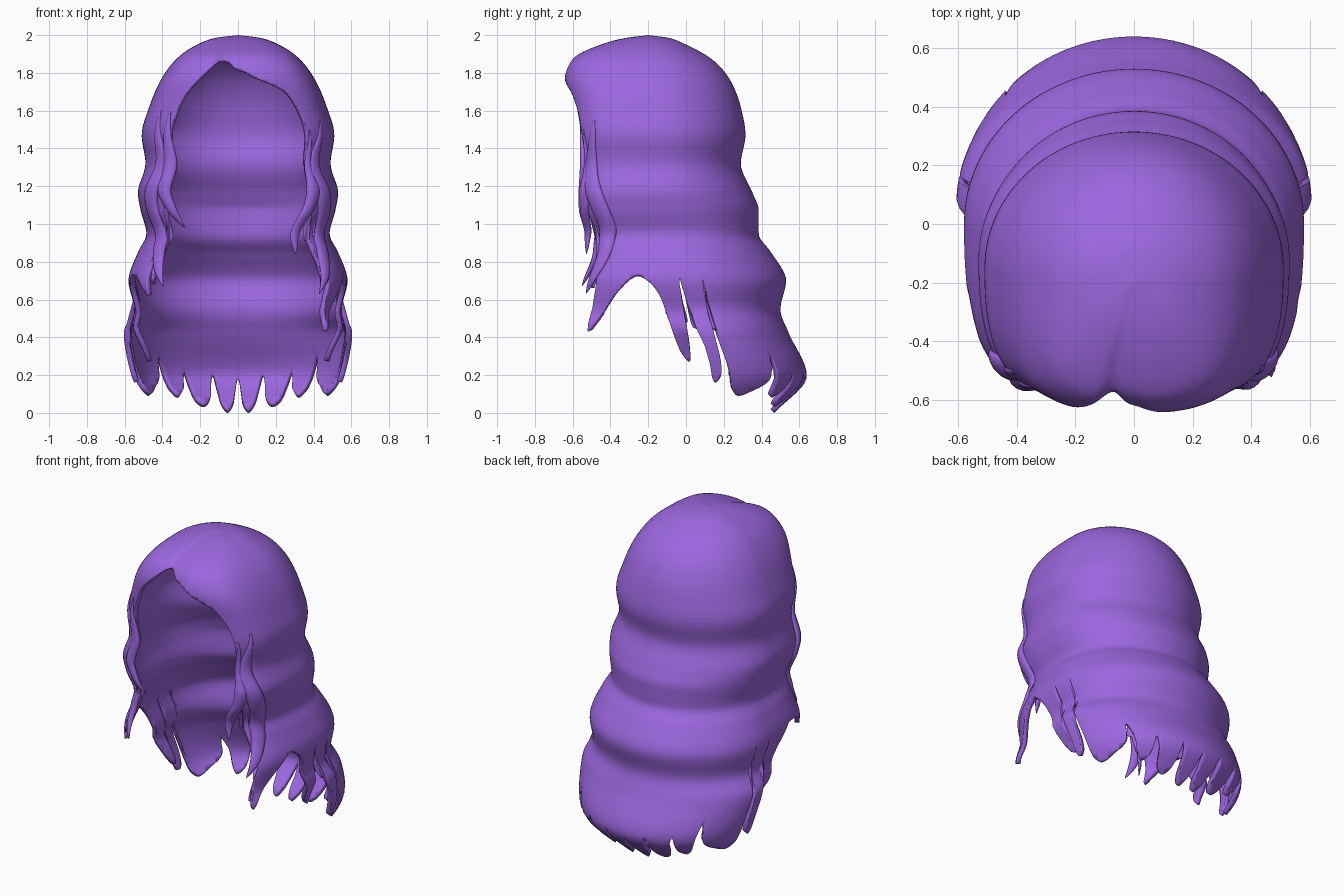
import bpy, bmesh, math
from mathutils import Vector

if "Cube" in bpy.data.objects:
    bpy.data.objects.remove(bpy.data.objects["Cube"])

purple = bpy.data.materials.new("violet_hair")
purple.diffuse_color = (0.33, 0.135, 0.73, 1)
purple.use_nodes = True
purple.node_tree.nodes["Principled BSDF"].inputs["Base Color"].default_value = purple.diffuse_color


def smooth_curve(keys):
    """Monotone cubic through (position, value) keys."""
    xs, ys = zip(*sorted(keys))
    n = len(xs)
    d = [(ys[i + 1] - ys[i]) / (xs[i + 1] - xs[i]) for i in range(n - 1)]
    m = [d[0]] + [0 if a * b <= 0 else 2 * a * b / (a + b) for a, b in zip(d, d[1:])] + [d[-1]]

    def f(x):
        x = min(max(x, xs[0]), xs[-1])
        i = 0
        while i < n - 2 and x > xs[i + 1]:
            i += 1
        h = xs[i + 1] - xs[i]
        t = (x - xs[i]) / h
        return (ys[i] * (1 + 2 * t) * (1 - t) ** 2 + h * m[i] * t * (1 - t) ** 2
                + ys[i + 1] * t * t * (3 - 2 * t) + h * m[i + 1] * t * t * (t - 1))
    return f


def step(x):
    x = min(max(x, 0), 1)
    return x * x * (3 - 2 * x)


def finish(name, bm, angle=60):
    me = bpy.data.meshes.new(name)
    bm.to_mesh(me)
    bm.free()
    me.materials.append(purple)
    ob = bpy.data.objects.new(name, me)
    bpy.context.collection.objects.link(ob)
    bpy.ops.object.select_all(action='DESELECT')
    ob.select_set(True)
    bpy.context.view_layer.objects.active = ob
    bpy.ops.object.shade_smooth_by_angle(angle=math.radians(angle))
    return ob


# Cross-sections from crown to tips: height, half width, back y, front y, centre y
rings = [
    (2.00, 0.00, -.20, -.20, -.20), (1.985, .12, -.09, -.32, -.20),
    (1.94, .235, .02, -.48, -.20), (1.87, .33, .14, -.605, -.19),
    (1.76, .41, .235, -.645, -.18), (1.62, .47, .29, -.625, -.17),
    (1.47, .51, .315, -.61, -.15), (1.32, .49, .29, -.595, -.14),
    (1.17, .53, .35, -.61, -.12), (1.07, .515, .385, -.60, -.10),
    (.95, .485, .385, -.56, -.06), (.85, .53, .45, -.56, -.03),
    (.70, .58, .53, -.61, 0), (.55, .55, .50, -.66, .04),
    (.42, .605, .545, -.72, .08), (.20, .565, .64, -.73, .13),
    (0, .45, .47, -.73, .10)]
height, width, back, front, centre = [
    smooth_curve([(i, r[k]) for i, r in enumerate(rings)]) for k in range(5)]
row_at = smooth_curve([(height(i / 20), i / 20) for i in range(320, -1, -1)])


def surface(s, deg):
    """Point on the hair mass; 0 degrees is the back, positive toward +x."""
    a = math.radians(deg)
    sn, cs = math.sin(a), math.cos(a)
    c, w, z = centre(s), width(s), height(s)
    if cs >= 0:
        return Vector((w * sn, c + (back(s) - c) * cs, z))
    w *= 1 - .17 * step((.6 - z) / .33) * step(-cs / .03)   # side strands curl inward
    off = (deg + 173.4 + 180) % 360 - 180                   # distance from the parting
    reach = (front(s) - c) * (1 - .075 * math.exp(-(off / 7) ** 2))
    squareness = .72 - .17 * step(-cs / .75)
    return Vector((w * math.copysign(abs(sn) ** .72, sn), c + reach * abs(cs) ** squareness, z))


# Lower edge height by angle: rounded back tips, side strands, hairline
back_tips = [(0, .18), (3, .04), (7, 0), (11, .04), (14, .2), (18, .06), (23, .03),
             (28, .06), (31, .22), (35, .11), (40, .08), (44, .12), (47.5, .3),
             (52, .17), (60, .12), (69, .09), (75, .12), (78.5, .22)]
sides = [(80, .72), (81.7, .38), (84, .19), (87, .16), (89.3, .2), (90.3, .45), (91, .72),
         (92, .4), (93, .27), (94.5, .32), (96, .5), (98, .63), (101, .69), (106, .73)]
right = [(115, .64), (123, .5), (127, .43), (129, .6), (130.5, 1.05), (132, .8),
         (134, .66), (136, .85), (138, 1.25), (140.5, 1.42), (142.5, 1.55), (147, 1.64),
         (153, 1.7), (163, 1.74), (171.6, 1.77), (180, 1.82), (186.6, 1.87)]
left = [(115, .72), (123, .66), (127, .62), (129, .75), (130.5, 1.05), (132, .82),
        (134, .68), (136, .85), (138, 1.15), (140.5, 1.32), (142.5, 1.5), (146.5, 1.65),
        (155, 1.75), (163.5, 1.82), (173.4, 1.87), (180, 1.82)]
edge = smooth_curve(back_tips + sides + right
                    + [(-a, z) for a, z in back_tips[1:] + sides + left])

# Main hair mass: regular rows, each column stopping at the lower edge
COLS, ROWS = 600, 90
LAST = len(rings) - 1
bm = bmesh.new()
grid = []
for c in range(COLS):
    x = -180 + 360 * c / COLS
    deg = x + 14 * math.sin(math.radians(2 * x))     # denser columns at the sides
    end = row_at(edge(deg))
    column = []
    for r in range(ROWS + 1):
        s = LAST * r / ROWS
        if s < end - .02:
            column.append(bm.verts.new(surface(s, deg)))
        else:
            column.append(bm.verts.new(surface(end, deg)))
            break
    grid.append(column)
for c in range(COLS):
    p, q = grid[c], grid[(c + 1) % COLS]
    for r in range(max(len(p), len(q)) - 1):
        ring = []
        for v in (p[min(r, len(p) - 1)], q[min(r, len(q) - 1)],
                  q[min(r + 1, len(q) - 1)], p[min(r + 1, len(p) - 1)]):
            if v not in ring:
                ring.append(v)
        if len(ring) > 2:
            bm.faces.new(ring)
bmesh.ops.remove_doubles(bm, verts=bm.verts, dist=1e-5)
hair = finish("hair_shell", bm)
thick = hair.modifiers.new("thickness", 'SOLIDIFY')
thick.thickness = .028
thick.offset = -1


def lock(name, side, points, wide, thin):
    """Flattened tapering lock following the hair mass through (angle, height) points."""
    ang, hgt = [smooth_curve([(i, p[k]) for i, p in enumerate(points)]) for k in (0, 1)]
    n, seg = 32, 12
    bm = bmesh.new()
    loops = []
    for i in range(n + 1):
        t = i / n
        deg, s = side * ang(t * (len(points) - 1)), row_at(hgt(t * (len(points) - 1)))
        p = surface(s, deg)
        u = surface(s, deg + 2) - surface(s, deg - 2)
        u.z = 0
        u.normalize()
        v = Vector((u.y, -u.x, 0))
        k = max(.02, min(1, t * 2.5 + .1) * (1 - t ** 3) ** .7)
        loops.append([bm.verts.new(p + u * wide * k * math.cos(j * math.tau / seg)
                                   + v * thin * k * math.sin(j * math.tau / seg))
                      for j in range(seg)])
    for a, b in zip(loops, loops[1:]):
        for j in range(seg):
            bm.faces.new((a[j], b[j], b[(j + 1) % seg], a[(j + 1) % seg]))
    bm.faces.new(loops[0])
    bm.faces.new(loops[-1][::-1])
    bmesh.ops.recalc_face_normals(bm, faces=bm.faces)
    finish(name, bm)


# Loose wavy locks framing the face
lock("left_face_lock", -1, [(138, 1.6), (140, 1.4), (139, 1.2), (144, 1.08), (152, .98)], .045, .026)
lock("left_cheek_lock", -1, [(126, 1.6), (131, 1.35), (124, 1.1), (134, .85), (144, .67)], .058, .028)
lock("right_face_lock", 1, [(138, 1.5), (137, 1.25), (139, 1.12), (148, .97), (153, .84)], .042, .026)
lock("right_cheek_lock", 1, [(124, 1.55), (131, 1.3), (122, 1.02), (130, .8), (137, .63)], .058, .028)
